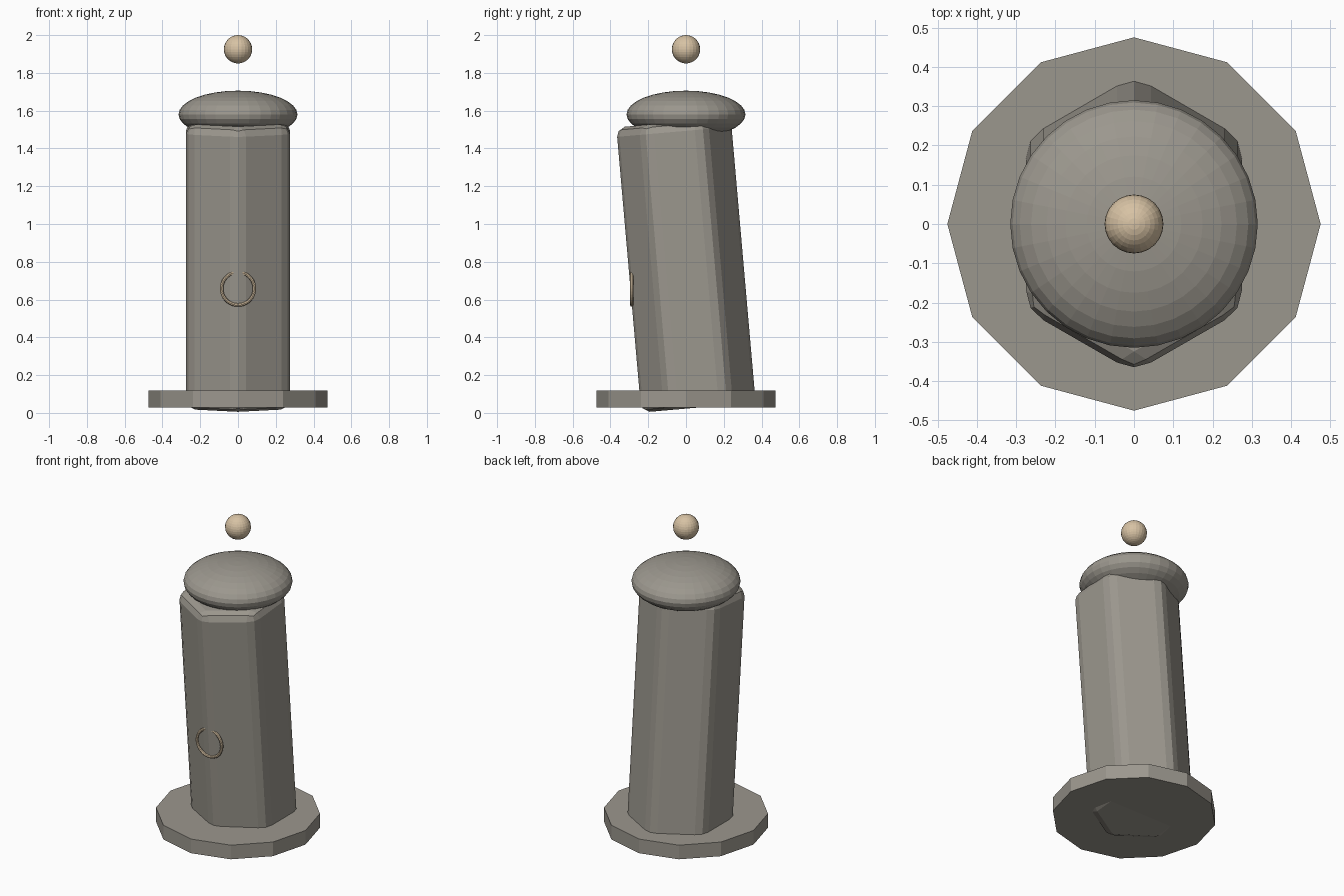
import bpy
from math import radians

cube = bpy.data.objects.get("Cube")
if cube:
    bpy.data.objects.remove(cube, do_unlink=True)


def make_material(name, rgb):
    mat = bpy.data.materials.new(name)
    mat.use_nodes = True
    mat.diffuse_color = (*rgb, 1)
    mat.node_tree.nodes["Principled BSDF"].inputs["Base Color"].default_value = (*rgb, 1)
    return mat


stone = make_material("warm grey stone", (0.33, 0.31, 0.27))
tan = make_material("pale tan", (0.68, 0.54, 0.37))


def finish(name, mat):
    obj = bpy.context.object
    obj.name = name
    obj.data.materials.append(mat)
    return obj


# Twelve-sided base plate
bpy.ops.mesh.primitive_cylinder_add(vertices=12, radius=0.475, depth=0.09,
                                    location=(0, 0, 0.073))
finish("base_plate", stone)

# Leaning hexagonal column with rounded edges, poking slightly through the base
bpy.ops.mesh.primitive_cylinder_add(vertices=6, radius=0.317, depth=1.515,
                                    location=(0, 0, 0.783),
                                    rotation=(radians(5), 0, 0))
column = finish("leaning_column", stone)
bevel = column.modifiers.new("rounded_edges", "BEVEL")
bevel.width = 0.05
bevel.segments = 2

# Flattened dome cap
bpy.ops.mesh.primitive_uv_sphere_add(segments=32, ring_count=16, radius=0.315,
                                     location=(0, 0, 1.58))
cap = finish("dome_cap", stone)
cap.scale.z = 0.4

# Small ball floating above the cap
bpy.ops.mesh.primitive_uv_sphere_add(segments=24, ring_count=16, radius=0.075,
                                     location=(0, 0, 1.925))
finish("floating_ball", tan)

# Upright ring on the front edge, its top sunk into the column
bpy.ops.mesh.primitive_torus_add(major_radius=0.087, minor_radius=0.009,
                                 major_segments=36, minor_segments=8,
                                 location=(0, -0.287, 0.658),
                                 rotation=(radians(90), 0, 0))
finish("front_ring", tan)
